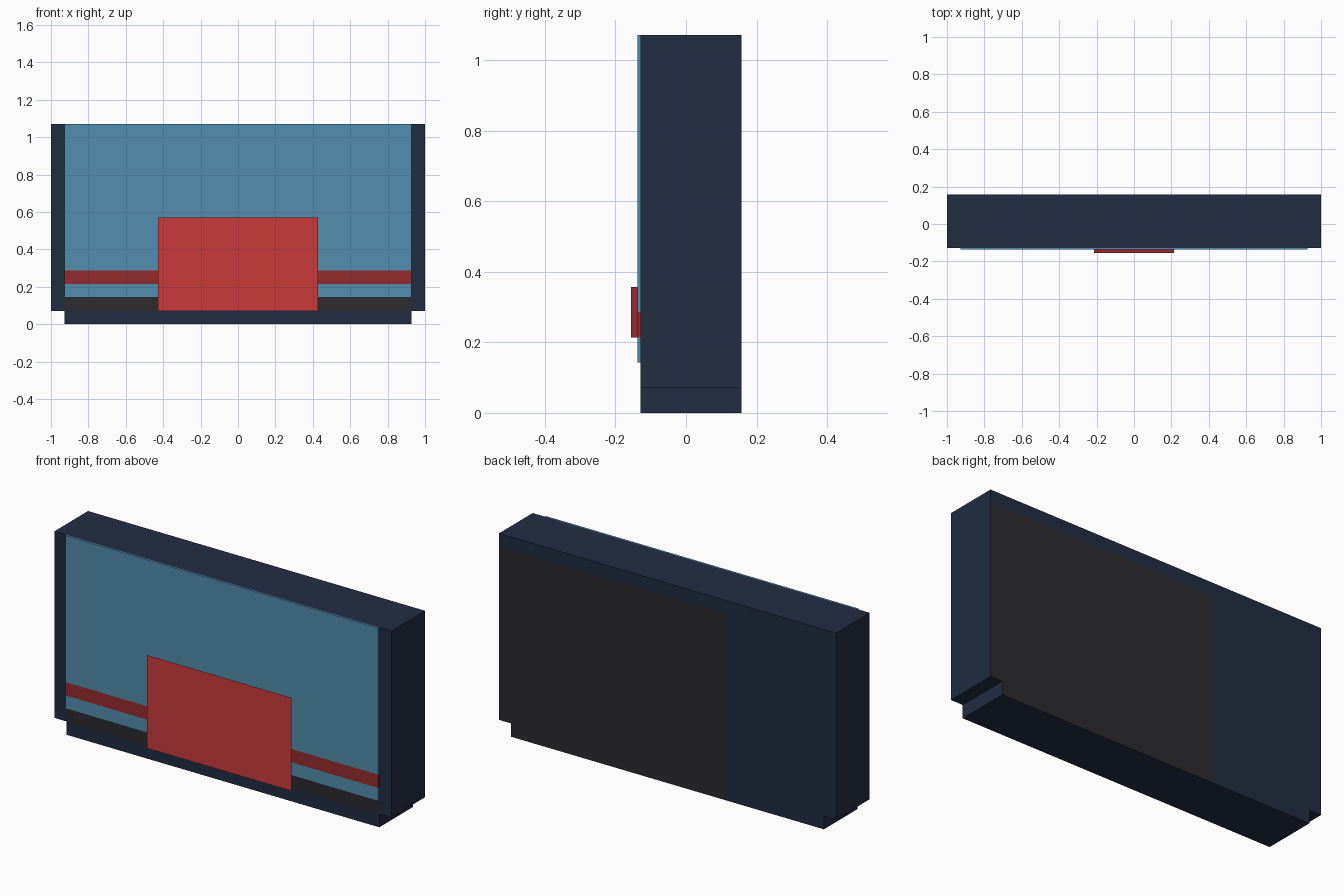
import bpy
import bmesh
from mathutils import Vector

cube = bpy.data.objects.get("Cube")
if cube:
    bpy.data.objects.remove(cube, do_unlink=True)

U = 1 / 14              # building module
BACK = 2.2 * U
FRONT = BACK - 4 * U    # front plane of the casing
SCREEN = FRONT - 0.009  # front plane of the screen
SPLIT = -0.34           # edge of the grey area on the back


def material(name, rgb):
    linear = [((c / 255 + 0.055) / 1.055) ** 2.4 for c in rgb] + [1]
    mat = bpy.data.materials.new(name)
    mat.use_nodes = True
    mat.diffuse_color = linear
    bsdf = next(n for n in mat.node_tree.nodes if n.type == 'BSDF_PRINCIPLED')
    bsdf.inputs["Base Color"].default_value = linear
    return mat


navy = material("navy", (34, 45, 66))
grey = material("charcoal", (44, 44, 47))
blue = material("screen blue", (83, 142, 174))
dark_red = material("dark red", (148, 44, 47))
red = material("bright red", (204, 59, 59))


def finish(name, bm, mats):
    bmesh.ops.recalc_face_normals(bm, faces=bm.faces)
    mesh = bpy.data.meshes.new(name)
    bm.to_mesh(mesh)
    bm.free()
    for mat in mats:
        mesh.materials.append(mat)
    obj = bpy.data.objects.new(name, mesh)
    bpy.context.collection.objects.link(obj)
    return obj


def box(name, half_x, y, z, mats, cuts=(), rule=None):
    """Box centred on x, sliced at (axis, value) cuts, painted by a rule."""
    bm = bmesh.new()
    bmesh.ops.create_cube(bm, size=1)
    for v in bm.verts:
        v.co = Vector((v.co.x * 2 * half_x,
                       y[0] + (v.co.y + 0.5) * (y[1] - y[0]),
                       z[0] + (v.co.z + 0.5) * (z[1] - z[0])))
    for axis, value in cuts:
        normal = Vector((0, 0, 0))
        normal[axis] = 1
        bmesh.ops.bisect_plane(bm, geom=bm.verts[:] + bm.edges[:] + bm.faces[:],
                               plane_co=normal * value, plane_no=normal)
    if rule:
        bm.normal_update()
        for f in bm.faces:
            f.material_index = int(rule(f.calc_center_median(), f.normal))
    return finish(name, bm, mats)


def grey_back(c, n):
    return n.y > 0.5 and c.x > SPLIT and c.z < 14 * U


def casing_paint(c, n):
    sill = n.y < -0.5 and abs(c.x) < 13 * U and c.z < 2 * U
    return sill or grey_back(c, n)


# Casing and its narrower foot
box("casing", 14 * U, (FRONT, BACK), (U, 15 * U), [navy, grey],
    [(0, -13 * U), (0, 13 * U), (0, SPLIT), (2, 2 * U), (2, 14 * U)], casing_paint)
box("foot", 13 * U, (FRONT, BACK), (0, U), [navy, grey], [(0, SPLIT)], grey_back)

# Screen with a stripe across it
box("screen", 13 * U, (SCREEN, FRONT), (2 * U, 15 * U), [blue, dark_red],
    [(2, 3 * U), (2, 4 * U)], lambda c, n: 3 * U < c.z < 4 * U)

# Block that carries the front panel
box("panel_mount", 3 * U, (-BACK + 0.001, SCREEN), (3 * U, 5 * U), [dark_red])

# Flat front panel
bm = bmesh.new()
corners = [(-6, 1), (6, 1), (6, 8), (-6, 8)]
bm.faces.new([bm.verts.new((x * U, -BACK, z * U)) for x, z in corners])
panel = finish("front_panel", bm, [red])
if panel.data.polygons[0].normal.y > 0:
    panel.data.flip_normals()
